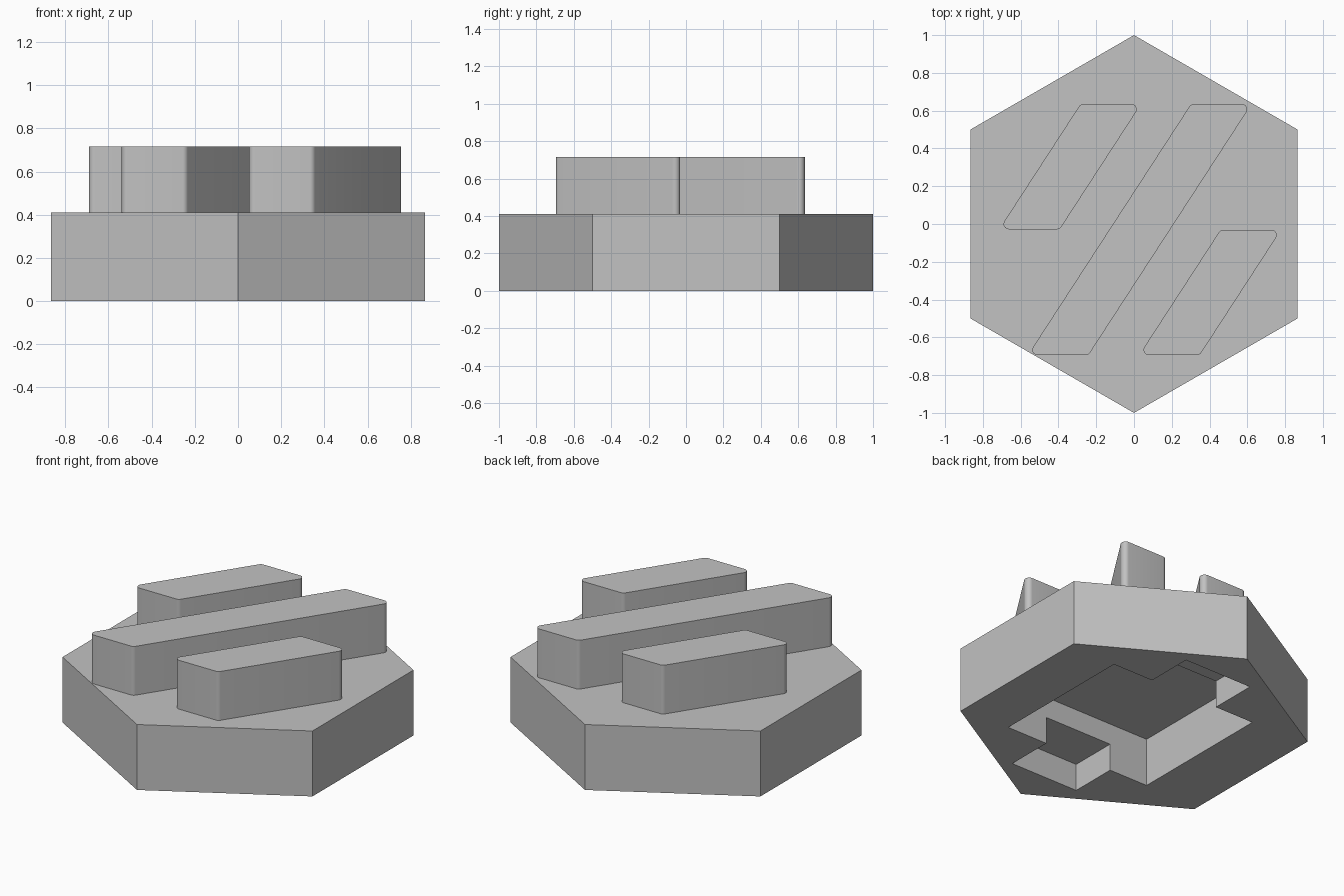
import bpy
import math
from mathutils import Vector

if "Cube" in bpy.data.objects:
    bpy.data.objects.remove(bpy.data.objects["Cube"])

BASE_H = 0.41      # height of the hexagonal base
TOP = 0.716        # top of the raised bars
SLANT = 0.65       # sideways shift of a bar per unit of y
BAR_W = 0.321      # bar width along x
RADIUS = 0.028     # rounding of the bar corners

grey = bpy.data.materials.new("grey")
grey.diffuse_color = (0.54, 0.54, 0.54, 1)
grey.use_nodes = True
grey.node_tree.nodes["Principled BSDF"].inputs["Base Color"].default_value = grey.diffuse_color


def prism(name, outline, z0, z1):
    """Extrude a counter-clockwise outline from z0 to z1."""
    n = len(outline)
    verts = [(x, y, z) for z in (z0, z1) for x, y in outline]
    faces = [tuple(reversed(range(n))), tuple(range(n, 2 * n))]
    faces += [(i, (i + 1) % n, n + (i + 1) % n, n + i) for i in range(n)]
    mesh = bpy.data.meshes.new(name)
    mesh.from_pydata(verts, [], faces)
    mesh.materials.append(grey)
    obj = bpy.data.objects.new(name, mesh)
    bpy.context.collection.objects.link(obj)
    return obj


def rounded(corners, radius, steps=8):
    """Replace each corner of a convex counter-clockwise outline by an arc."""
    pts = []
    n = len(corners)
    for i in range(n):
        p = Vector(corners[i])
        a = (Vector(corners[i - 1]) - p).normalized()
        b = (Vector(corners[(i + 1) % n]) - p).normalized()
        half = a.angle(b) / 2
        centre = p + (a + b).normalized() * radius / math.sin(half)
        start = p + a * radius / math.tan(half) - centre
        ang0 = math.atan2(start.y, start.x)
        turn = math.pi - 2 * half
        for s in range(steps + 1):
            t = ang0 + turn * s / steps
            pts.append((centre.x + radius * math.cos(t),
                        centre.y + radius * math.sin(t)))
    return pts


def rect(x0, x1, y0, y1):
    return [(x0, y0), (x1, y0), (x1, y1), (x0, y1)]


# Hexagonal base with a point towards the front and back
hexagon = [(math.cos(math.radians(a)), math.sin(math.radians(a)))
           for a in range(30, 390, 60)]
base = prism("hex_base", hexagon, 0, BASE_H)

# Underside recess: a deep square pocket and a shallower channel across it
cutters = [
    prism("pocket_cutter", rect(-0.485, 0.54, -0.467, 0.467), -0.1, 0.302),
    prism("channel_cutter", rect(-0.215, 0.258, -0.767, 0.767), -0.2, 0.17),
]
for cutter in cutters:
    mod = base.modifiers.new(cutter.name, 'BOOLEAN')
    mod.operation = 'DIFFERENCE'
    mod.solver = 'EXACT'
    mod.object = cutter
    cutter.hide_render = True
bpy.context.view_layer.objects.active = base
for mod in list(base.modifiers):
    bpy.ops.object.modifier_apply(modifier=mod.name)
for cutter in cutters:
    bpy.data.objects.remove(cutter)

# Three slanted bars: name, front left corner x, front y, back y
for name, x, y0, y1 in (("left_bar", -0.714, -0.028, 0.635),
                        ("middle_bar", -0.562, -0.694, 0.635),
                        ("right_bar", 0.027, -0.694, -0.031)):
    dx = SLANT * (y1 - y0)
    corners = [(x, y0), (x + BAR_W, y0), (x + BAR_W + dx, y1), (x + dx, y1)]
    bar = prism(name, rounded(corners, RADIUS), BASE_H, TOP)
    bpy.ops.object.select_all(action='DESELECT')
    bar.select_set(True)
    bpy.context.view_layer.objects.active = bar
    bpy.ops.object.shade_smooth_by_angle(angle=math.radians(30))
